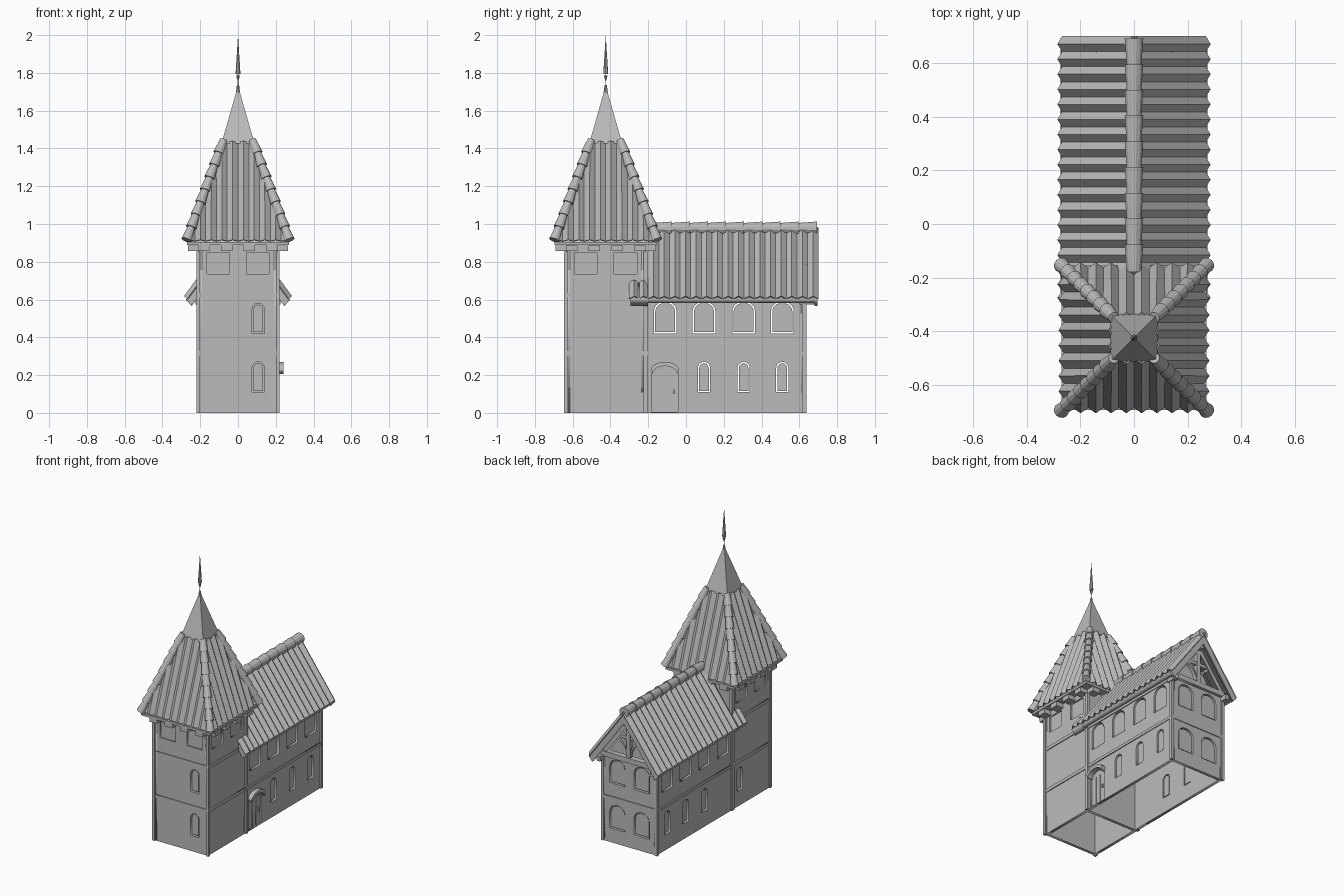
import bpy, bmesh
from math import pi, sin, cos
from mathutils import Matrix, Vector

cube = bpy.data.objects.get("Cube")
if cube:
    bpy.data.objects.remove(cube, do_unlink=True)

stone = bpy.data.materials.new("plain grey")
stone.use_nodes = True
GREY = (0.5, 0.5, 0.5, 1)
stone.diffuse_color = GREY
stone.node_tree.nodes["Principled BSDF"].inputs["Base Color"].default_value = GREY

FRONT, RIGHT, BACK, LEFT = 0, pi / 2, pi, -pi / 2
TOWER = Vector((0, -0.425, 0))


def add(name, mesh):
    mesh.materials.clear()
    mesh.materials.append(stone)
    ob = bpy.data.objects.new(name, mesh)
    bpy.context.collection.objects.link(ob)
    return ob


def finish(name, bm):
    bmesh.ops.recalc_face_normals(bm, faces=bm.faces)
    mesh = bpy.data.meshes.new(name)
    bm.to_mesh(mesh)
    bm.free()
    return add(name, mesh)


def box(name, x, y, z):
    bm = bmesh.new()
    size = Matrix.Diagonal((x[1] - x[0], y[1] - y[0], z[1] - z[0], 1))
    mid = Matrix.Translation((sum(x) / 2, sum(y) / 2, sum(z) / 2))
    bmesh.ops.create_cube(bm, size=1, matrix=mid @ size)
    return finish(name, bm)


def panel(name, outlines, side, inner, outer):
    """Flat slab facing one side; the first outline is the edge, the rest are holes."""
    curve = bpy.data.curves.new(name, 'CURVE')
    curve.dimensions = '2D'
    curve.fill_mode = 'BOTH'
    curve.extrude = (outer - inner) / 2
    for outline in outlines:
        spline = curve.splines.new('POLY')
        spline.points.add(len(outline) - 1)
        for p, (u, v) in zip(spline.points, outline):
            p.co = (u, v, 0, 1)
        spline.use_cyclic_u = True
    temp = bpy.data.objects.new(name, curve)
    bpy.context.collection.objects.link(temp)
    bpy.context.view_layer.update()
    graph = bpy.context.evaluated_depsgraph_get()
    mesh = bpy.data.meshes.new_from_object(temp.evaluated_get(graph))
    bpy.data.objects.remove(temp, do_unlink=True)
    mesh.transform(Matrix.Rotation(side, 4, 'Z') @ Matrix.Rotation(pi / 2, 4, 'X')
                   @ Matrix.Translation((0, 0, (inner + outer) / 2)))
    return add(name, mesh)


def rect(u0, u1, v0, v1):
    return [(u0, v0), (u1, v0), (u1, v1), (u0, v1)]


def arch(u, w, z0, z1, rise, gap=0):
    h, top, r = w / 2 - gap, z1 - gap, rise - gap / 2
    curve = [(u + h * cos(a * pi / 10), top - r + r * sin(a * pi / 10)) for a in range(11)]
    return [(u - h, z0 + gap), (u + h, z0 + gap)] + curve


def wall(name, edge, side, dist, windows=(), extra=()):
    """Wall with arched openings, each with a slightly smaller recessed pane."""
    panel(name, [edge] + [arch(*w) for w in windows] + list(extra), side, dist - 0.02, dist)
    for w in windows:
        panel(name + "_pane", [arch(*w, gap=0.007)], side, dist - 0.017, dist - 0.007)
    for e in extra:
        panel(name + "_shutter", [e], side, dist - 0.018, dist - 0.01)


def tube(bm, p0, p1, r0, r1, sides):
    p0, p1 = Vector(p0), Vector(p1)
    d = p1 - p0
    m = (Matrix.Translation((p0 + p1) / 2)
         @ Vector((0, 0, 1)).rotation_difference(d).to_matrix().to_4x4()
         @ Matrix.Rotation(pi / 4, 4, 'Z'))
    bmesh.ops.create_cone(bm, cap_ends=True, segments=sides, radius1=r0, radius2=r1,
                          depth=d.length, matrix=m)


def tapered(name, p0, p1, r0, r1, sides):
    bm = bmesh.new()
    tube(bm, p0, p1, r0, r1, sides)
    return finish(name, bm)


def tile_run(name, p0, p1, count, r0, r1):
    bm = bmesh.new()
    p0, p1 = Vector(p0), Vector(p1)
    for i in range(count):
        tube(bm, p0.lerp(p1, i / count), p0.lerp(p1, (i + 1.08) / count), r0, r1, 12)
    return finish(name, bm)


def sheet(name, columns):
    """Folded roofing from pairs of low and high points."""
    bm = bmesh.new()
    rows = [[bm.verts.new(p) for p in col] for col in columns]
    for a, b in zip(rows, rows[1:]):
        bm.faces.new((a[0], b[0], b[1], a[1]))
    ob = finish(name, bm)
    solid = ob.modifiers.new("thickness", 'SOLIDIFY')
    solid.thickness = 0.006
    solid.offset = 0
    return ob


# Tower walls
small = [(0.107, 0.065, 0.11, 0.27, 0.032), (0.107, 0.065, 0.42, 0.58, 0.032)]
lofts = [rect(-0.165, -0.045, 0.735, 0.85), rect(0.045, 0.165, 0.735, 0.85)]


def shifted(rects, du):
    return [[(u + du, v) for u, v in r] for r in rects]


wall("tower_front", rect(-0.21, 0.21, 0, 0.89), FRONT, 0.635, small, lofts)
wall("tower_right", rect(-0.635, -0.215, 0, 0.89), RIGHT, 0.21, (), shifted(lofts, -0.425))
wall("tower_left", rect(0.215, 0.635, 0, 0.89), LEFT, 0.21,
     [(0.3, 0.065, 0.11, 0.27, 0.032)], shifted(lofts, 0.425))
wall("tower_back", rect(-0.21, 0.21, 0, 0.89), BACK, -0.215)

# Nave walls
low = [(y, 0.065, 0.11, 0.27, 0.032) for y in (0.095, 0.305, 0.51)]
high = [(y, 0.12, 0.42, 0.59, 0.05) for y in (-0.11, 0.095, 0.305, 0.51)]
door = arch(-0.112, 0.14, 0.005, 0.25, 0.04)
wall("nave_right", rect(-0.215, 0.63, 0, 0.61), RIGHT, 0.21, low + high, [door])
wall("nave_left", rect(-0.63, 0.215, 0, 0.61), LEFT, 0.21,
     [(-w[0],) + w[1:] for w in low + high])
wall("nave_back", rect(-0.21, 0.21, 0, 0.62), BACK, 0.63,
     [(u, 0.12, z, z + 0.17, 0.05) for u in (-0.095, 0.095) for z in (0.1, 0.42)])

# Door hood, planks and handle
hood = arch(-0.112, 0.15, 0.22, 0.27, 0.042)[2:]
inner_hood = [(-0.112 + (u + 0.112) * 0.86, v - 0.022) for u, v in hood]
panel("door_hood", [hood + inner_hood[::-1]], RIGHT, 0.2, 0.24)
for i in range(3):
    y = -0.172 + i * 0.042
    panel("door_plank", [rect(y, y + 0.036, 0.01, 0.21)], RIGHT, 0.198, 0.204)
box("door_handle", (0.2, 0.212), (-0.07, -0.062), (0.1, 0.125))

# Corner posts and belt beams
for s in (-1, 1):
    x = sorted((s * 0.2, s * 0.22))
    for name, y, top in (("tower_front_post", (-0.645, -0.625), 0.855),
                         ("tower_back_post", (-0.225, -0.2), 0.855),
                         ("nave_post", (0.615, 0.637), 0.61)):
        box(name, x, y, (0, top))
for z in (0.305, 0.612):
    panel("tower_front_belt", [rect(-0.2, 0.2, z, z + 0.022)], FRONT, 0.63, 0.641)
    for side, sign in ((RIGHT, 1), (LEFT, -1)):
        ends = sorted((sign * -0.635, sign * -0.215))
        panel("tower_side_belt", [rect(*ends, z, z + 0.022)], side, 0.2, 0.216)
        ends = sorted((sign * -0.215, sign * 0.63))
        panel("nave_side_belt", [rect(*ends, z - 0.02 * (z > 0.5), z + 0.02)], side, 0.2, 0.216)
    panel("nave_back_belt", [rect(-0.2, 0.2, z, z + 0.022)], BACK, 0.62, 0.636)

# Projecting joists and eaves plate under the tower roof
for u in (-0.18, -0.06, 0.06, 0.18):
    box("joist", (u - 0.03, u + 0.03), (TOWER.y - 0.265, TOWER.y + 0.265), (0.857, 0.888))
    box("cross_joist", (-0.265, 0.265), (TOWER.y + u - 0.03, TOWER.y + u + 0.03), (0.856, 0.887))
box("eaves_plate", (-0.27, 0.27), (TOWER.y - 0.27, TOWER.y + 0.27), (0.888, 0.905))

# Tower roof: core, folded sheets, hip tiles, cap and spire
EAVE, TOP, Z0, Z1 = 0.268, 0.082, 0.912, 1.435
ROOT2 = 2 ** 0.5


def up(z):
    return TOWER + Vector((0, 0, z))


tapered("tower_roof_core", up(0.9), up(Z1), (EAVE - 0.015) * ROOT2, (TOP - 0.015) * ROOT2, 4)
for k in range(4):
    turn = Matrix.Rotation(k * pi / 2, 3, 'Z')
    columns = []
    for i in range(-9, 10):
        s = i * 0.0285
        off = 0.012 if i % 2 else -0.01
        t = min(1, (EAVE - abs(s)) / (EAVE - TOP))
        columns.append([TOWER + turn @ Vector((s, -(EAVE + (TOP - EAVE) * f) - off * 0.94,
                                               Z0 + (Z1 - Z0) * f + off * 0.33)) for f in (0, t)])
    sheet("tower_roof_sheet", columns)
    corner = TOWER + turn @ Vector((0.272, -0.272, 0.915))
    peak = TOWER + turn @ Vector((0.078, -0.078, 1.44))
    tile_run("hip_tiles", corner, peak, 8, 0.029, 0.02)
tapered("tower_cap", up(1.425), up(1.7), 0.088 * ROOT2, 0.009 * ROOT2, 4)
tapered("cap_knob", up(1.69), up(1.735), 0.012, 0.006, 8)
tapered("spire_rod", up(1.73), up(1.81), 0.0015, 0.0015, 6)
tapered("spire_collar", up(1.76), up(1.787), 0.003, 0.01, 8)
tapered("spire_needle", up(1.795), up(2.0), 0.013, 0, 8)

# Nave roof: deck, folded sheets and ridge tiles
RIDGE, RUN, DROP = 0.985, 0.275, 0.375
PITCH = DROP / RUN


def chevron(half, top, bottom):
    upper = [(x, top - abs(x) * PITCH) for x in (-half, 0, half)]
    lower = [(x, bottom - abs(x) * PITCH) for x in (half - 0.03, 0, 0.03 - half)]
    return [upper + lower]


panel("nave_roof_deck", chevron(RUN, RIDGE - 0.015, RIDGE - 0.07), BACK, -0.2, 0.685)
panel("bargeboard", chevron(RUN, RIDGE - 0.01, RIDGE - 0.085), BACK, 0.68, 0.695)


def slope(s, f, y, off):
    return (s * (RUN * f + off * 0.81), y, RIDGE - DROP * f + off * 0.59)


for s in (-1, 1):
    for name, y0, count, f0 in (("nave_roof_sheet", -0.2, 33, 0), ("eave_return", -0.3, 5, 0.77)):
        step = 0.9 / 32 if f0 == 0 else 0.025
        sheet(name, [[slope(s, f, y0 + i * step, 0.011 if i % 2 else -0.011) for f in (1, f0)]
                     for i in range(count)])
    foot, head = (RUN, RIDGE - DROP), (0.212, RIDGE - 0.212 * PITCH)
    quad = [foot, head, (0.212, head[1] - 0.075), (RUN - 0.03, foot[1] - 0.035)]
    panel("eave_return_deck", [[(-s * x, z - 0.008) for x, z in quad]], BACK, -0.295, -0.2)
    box("eave_purlin", sorted((s * 0.195, s * 0.225)), (0.6, 0.68), (0.575, 0.61))
tile_run("ridge_tiles", (0, -0.18, 0.978), (0, 0.685, 0.978), 9, 0.028, 0.036)

# Gable: recessed wall and timber truss
panel("gable_wall", [[(-0.2, 0.61), (0.2, 0.61), (0, 0.9)]], BACK, 0.55, 0.57)
panel("gable_tie", [rect(-0.22, 0.22, 0.605, 0.64)], BACK, 0.61, 0.65)
panel("gable_king_post", [rect(-0.014, 0.014, 0.63, 0.91)], BACK, 0.615, 0.645)
panel("gable_collar", [rect(-0.09, 0.09, 0.765, 0.787)], BACK, 0.617, 0.64)
panel("gable_rafters", chevron(0.23, RIDGE - 0.06, RIDGE - 0.115), BACK, 0.6, 0.645)
box("ridge_purlin", (-0.015, 0.015), (0.56, 0.68), (0.875, 0.91))
for s in (-1, 1):
    bend = [(s * (0.012 + 0.13 * (1 - cos(a * pi / 12))), 0.635 + 0.13 * sin(a * pi / 12))
            for a in range(7)]
    bend += [(u, v + 0.022) for u, v in bend[::-1]]
    panel("gable_brace", [bend], BACK, 0.615, 0.64)
